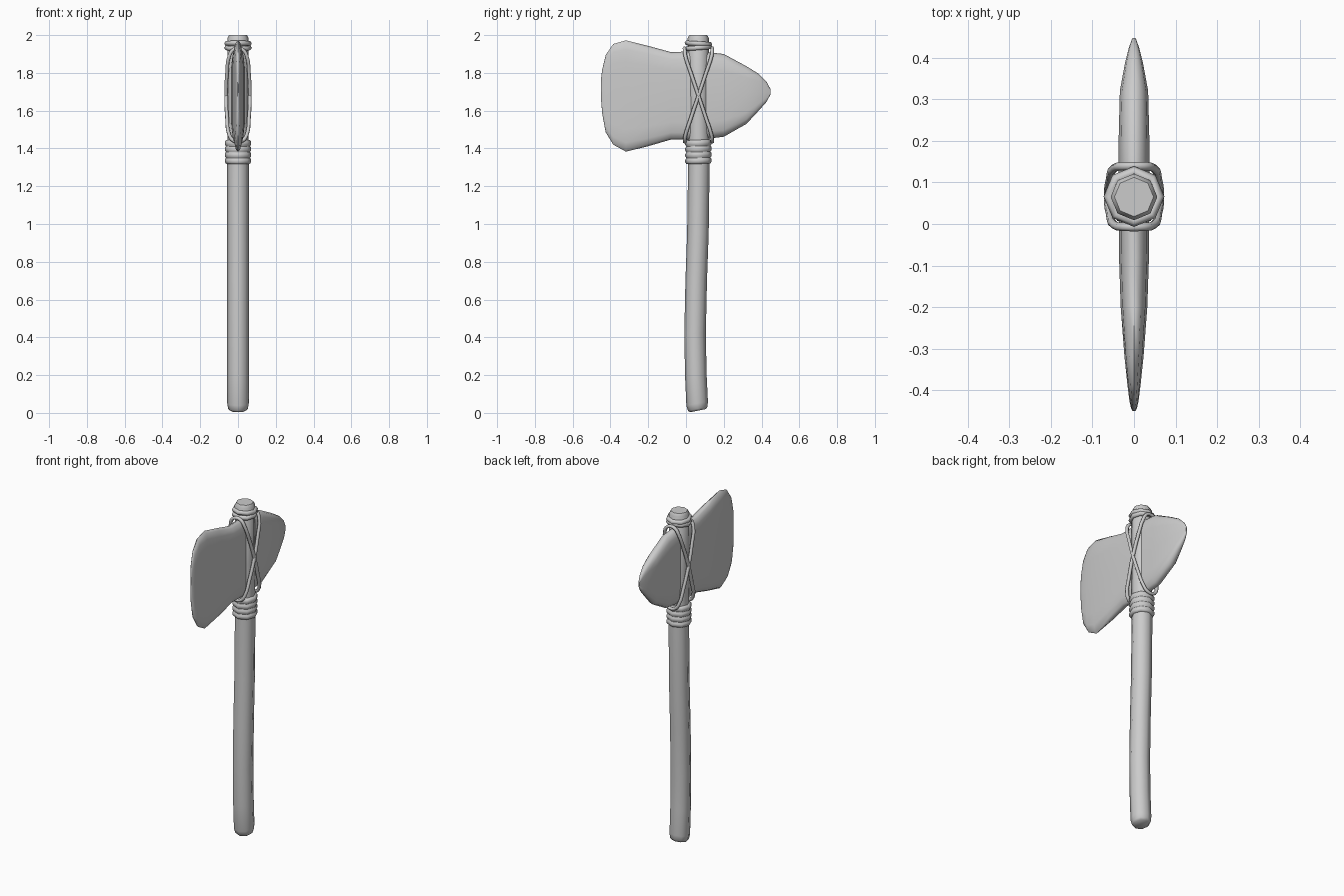
import bpy, bmesh
from math import sin, cos, pi, radians

if "Cube" in bpy.data.objects:
    bpy.data.objects.remove(bpy.data.objects["Cube"])


def loft(name, rings, angle=40, closed=False):
    """Skin a list of equal-length point rings into one mesh."""
    bm = bmesh.new()
    rows = [[bm.verts.new(p) for p in ring] for ring in rings]
    n = len(rows[0])
    pairs = list(zip(rows, rows[1:]))
    if closed:
        pairs.append((rows[-1], rows[0]))
    for a, b in pairs:
        for i in range(n):
            j = (i + 1) % n
            bm.faces.new((a[i], a[j], b[j], b[i]))
    if not closed:
        bm.faces.new(rows[0])
        bm.faces.new(rows[-1])
    bmesh.ops.recalc_face_normals(bm, faces=bm.faces)
    mesh = bpy.data.meshes.new(name)
    bm.to_mesh(mesh)
    bm.free()
    ob = bpy.data.objects.new(name, mesh)
    bpy.context.collection.objects.link(ob)
    bpy.ops.object.select_all(action='DESELECT')
    bpy.context.view_layer.objects.active = ob
    ob.select_set(True)
    bpy.ops.object.shade_smooth_by_angle(angle=radians(angle))
    return ob


def disc(y, z, r, tilt=0.0, sides=8):
    """Octagonal ring across the handle, tilted along y."""
    return [(r * sin(2 * pi * i / sides), y + r * cos(2 * pi * i / sides),
             z + tilt * r * cos(2 * pi * i / sides)) for i in range(sides)]


# Gently bent handle: y, z, radius, tilt
handle = [(0.063, 0.012, 0.042, 0.2), (0.062, 0.022, 0.052, 0.2), (0.059, 0.05, 0.057, 0.2),
          (0.052, 0.2, 0.057, 0.1), (0.048, 0.42, 0.057, 0), (0.054, 0.7, 0.057, -0.02),
          (0.063, 0.95, 0.057, -0.02), (0.068, 1.3, 0.057, 0), (0.066, 1.65, 0.056, 0),
          (0.065, 1.985, 0.056, 0), (0.065, 2.0, 0.047, 0)]
loft("handle", [disc(*s) for s in handle], 50)


# Stone head: y, bottom, top, half thickness
head = [(-0.45, 1.66, 1.77, 0.003), (-0.443, 1.58, 1.82, 0.007), (-0.425, 1.485, 1.895, 0.011),
        (-0.385, 1.42, 1.953, 0.016), (-0.318, 1.383, 1.972, 0.023), (-0.20, 1.412, 1.943, 0.032),
        (-0.08, 1.447, 1.91, 0.036), (0.06, 1.445, 1.915, 0.037), (0.2, 1.462, 1.90, 0.037),
        (0.32, 1.53, 1.835, 0.034), (0.385, 1.60, 1.795, 0.022), (0.425, 1.645, 1.755, 0.012),
        (0.447, 1.685, 1.715, 0.004)]
section = [(0, 0), (0.5, 0.02), (0.85, 0.08), (1, 0.2), (1, 0.5)]
half = section + [(x, 1 - v) for x, v in section[-2::-1]]
outline = half + [(-x, v) for x, v in half[-2:0:-1]]
loft("stone_head", [[(x * t, y, lo + v * (hi - lo)) for x, v in outline]
                    for y, lo, hi, t in head], 60)


# Ridged binding below the head
turns = 4
wrap = [(0.066, 1.318, 0.056)]
for k in range(turns):
    z = 1.32 + k * 0.031
    wrap += [(0.066, z, 0.064), (0.066, z + 0.008, 0.07), (0.066, z + 0.022, 0.07),
             (0.066, z + 0.03, 0.064)]
wrap.append((0.066, 1.446, 0.056))
loft("lower_binding", [disc(y, z, r, 0.03) for y, z, r in wrap], 60)


# Two cord turns above the head
for k, (z, tilt) in enumerate([(1.933, 0.08), (1.955, -0.06)]):
    profile = [(0.060 + 0.013 * cos(2 * pi * i / 6), 0.014 * sin(2 * pi * i / 6)) for i in range(6)]
    loft(f"top_binding_{k + 1}", [disc(0.066, z + h, r, tilt) for r, h in profile], 80, True)


# Crossed cords looping around head and handle
side = [(0.022, 1.925, 1), (0.046, 1.89, 0.95), (0.058, 1.80, 0.55), (0.063, 1.68, 0),
        (0.058, 1.56, -0.55), (0.046, 1.47, -0.95), (0.022, 1.44, -1)]
loop = side + [(-x, z, s) for x, z, s in reversed(side)]
for name, lean in (("cord_a", 1), ("cord_b", -1)):
    curve = bpy.data.curves.new(name, 'CURVE')
    curve.dimensions = '3D'
    curve.bevel_depth = 0.01
    curve.bevel_resolution = 1
    curve.resolution_u = 3
    spline = curve.splines.new('BEZIER')
    spline.use_cyclic_u = True
    spline.bezier_points.add(len(loop) - 1)
    for p, (x, z, s) in zip(spline.bezier_points, loop):
        p.co = (x, 0.066 + lean * s * 0.073, z)
        p.handle_left_type = p.handle_right_type = 'AUTO'
    ob = bpy.data.objects.new(name, curve)
    bpy.context.collection.objects.link(ob)
